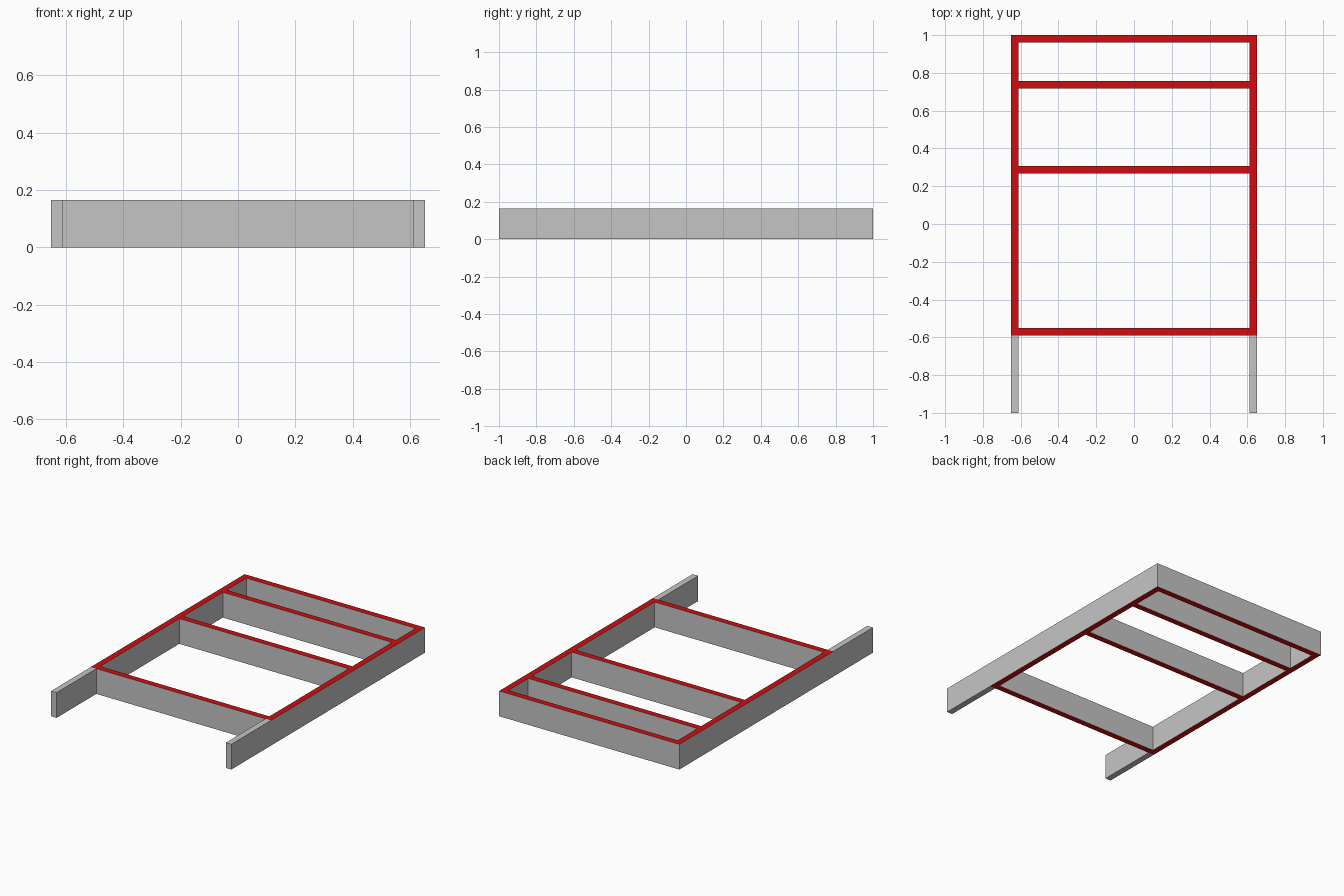
import bpy
import bmesh
from mathutils import Matrix, Vector

cube = bpy.data.objects.get("Cube")
if cube:
    bpy.data.objects.remove(cube, do_unlink=True)

HALF_WIDTH, THICK, HEIGHT = 0.652, 0.04, 0.165
FRAME_FRONT = -0.59  # the painted edges begin here


def material(name, colour):
    mat = bpy.data.materials.new(name)
    mat.use_nodes = True
    mat.diffuse_color = colour
    mat.node_tree.nodes["Principled BSDF"].inputs["Base Color"].default_value = colour
    return mat


grey = material("light grey", (0.56, 0.56, 0.56, 1))
red = material("red", (0.62, 0.004, 0.005, 1))


def board(name, centre, size):
    """Upright board with red top and bottom edges behind the frame front."""
    bm = bmesh.new()
    bmesh.ops.create_cube(bm, size=1, matrix=Matrix.Translation(centre) @ Matrix.Diagonal((*size, 1)))
    bmesh.ops.bisect_plane(bm, geom=bm.verts[:] + bm.edges[:] + bm.faces[:],
                           plane_co=Vector((0, FRAME_FRONT, 0)), plane_no=Vector((0, 1, 0)))
    bm.normal_update()
    for face in bm.faces:
        painted = abs(face.normal.z) > 0.9 and face.calc_center_median().y > FRAME_FRONT
        face.material_index = 1 if painted else 0
    mesh = bpy.data.meshes.new(name)
    bm.to_mesh(mesh)
    bm.free()
    mesh.materials.append(grey)
    mesh.materials.append(red)
    bpy.context.collection.objects.link(bpy.data.objects.new(name, mesh))


# Long side rails, with the front ends sticking out past the frame
for name, side in (("left_rail", 1), ("right_rail", -1)):
    board(name, (side * (HALF_WIDTH - THICK / 2), 0, HEIGHT / 2), (THICK, 2, HEIGHT))

# Crosspieces fitted between the rails
crosspieces = {"front_crosspiece": -0.57, "middle_crosspiece": 0.287,
               "upper_crosspiece": 0.737, "back_crosspiece": 0.98}
for name, y in crosspieces.items():
    board(name, (0, y, HEIGHT / 2), (2 * (HALF_WIDTH - THICK), THICK, HEIGHT))
